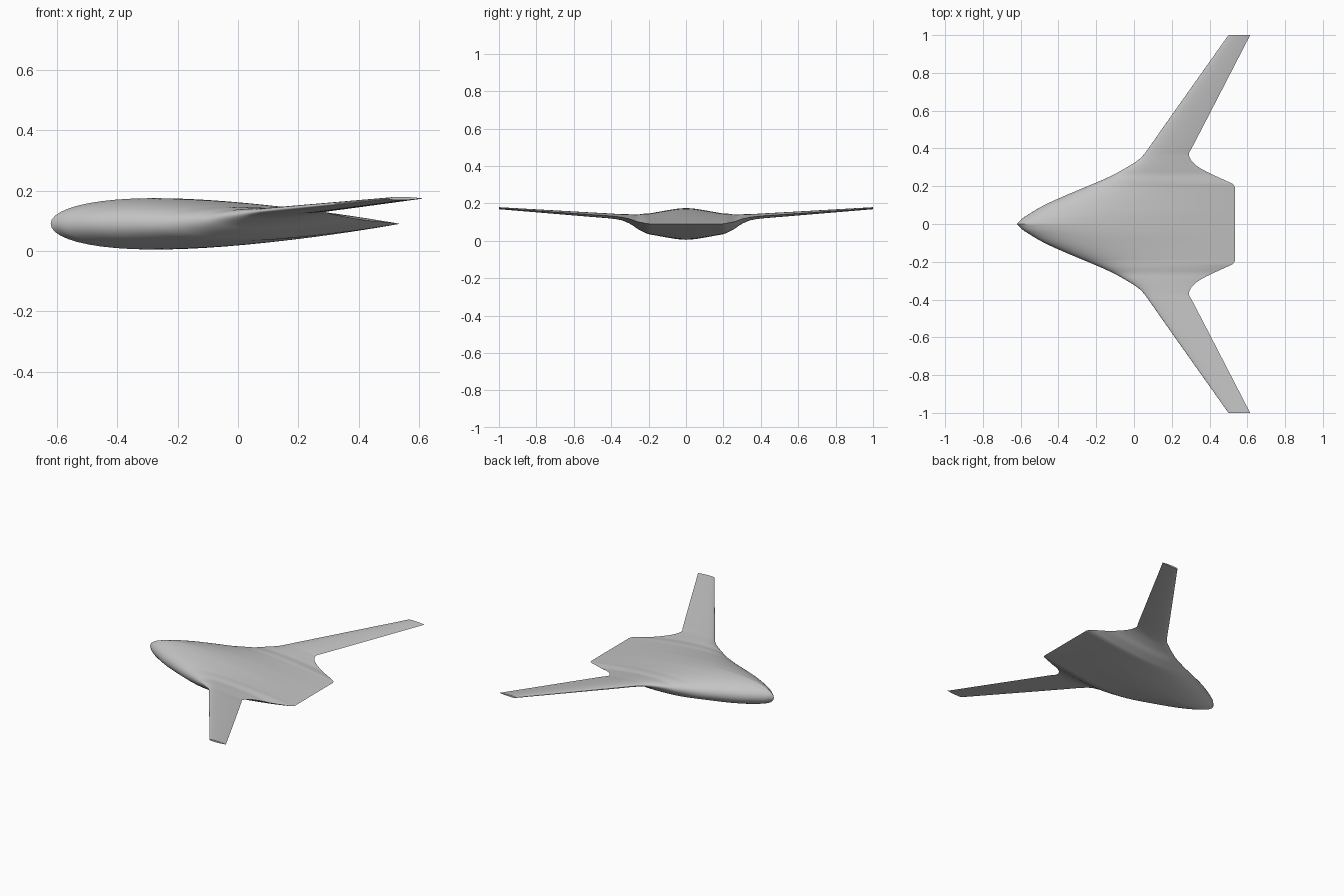
import bpy
import bmesh
import math

cube = bpy.data.objects.get("Cube")
if cube:
    bpy.data.objects.remove(cube)

# Half-span stations: span position, leading edge, trailing edge, height, half thickness
STATIONS = [
    (0, -.62, .535, .09, .085),
    (.03, -.59, .535, .09, .083),
    (.05, -.56, .535, .09, .081),
    (.1, -.475, .535, .09, .073),
    (.15, -.365, .535, .09, .064),
    (.19, -.27, .535, .09, .057),
    (.21, -.222, .525, .092, .0535),
    (.23, -.175, .485, .096, .048),
    (.26, -.11, .42, .102, .038),
    (.29, -.055, .36, .113, .028),
    (.32, -.005, .318, .121, .021),
    (.345, .03, .298, .126, .0165),
    (.37, .054, .29, .129, .0145),
    (.4, .076, .305, .132, .0135),
    (.5, .146, .357, .139, .012),
    (1, .5, .615, .174, .0055),
]
STEPS = 4
CHORD_POINTS = 28


def slopes(column):
    """Monotone slopes, so the blended outline does not overshoot."""
    secants = [(b[column] - a[column]) / (b[0] - a[0])
               for a, b in zip(STATIONS, STATIONS[1:])]
    inner = [2 * p * q / (p + q) if p * q > 0 else 0
             for p, q in zip(secants, secants[1:])]
    return [secants[0]] + inner + [secants[-1]]


SLOPES = [None] + [slopes(c) for c in range(1, 5)]


def blend(i, t, c):
    a, b = STATIONS[i], STATIONS[i + 1]
    h = b[0] - a[0]
    s = 1 - t
    return ((1 + 2 * t) * s * s * a[c] + t * s * s * h * SLOPES[c][i]
            + t * t * (3 - 2 * t) * b[c] - t * t * s * h * SLOPES[c][i + 1])


def thickness(u):
    """Symmetric airfoil with a maximum of one and a closed trailing edge."""
    return (.2969 * math.sqrt(u) - .126 * u - .3516 * u**2
            + .2843 * u**3 - .1036 * u**4) * 10


def section(y, le, te, mid, half):
    us = [(1 - math.cos(math.pi * k / CHORD_POINTS)) / 2
          for k in range(CHORD_POINTS + 1)]
    upper = [(u, 1) for u in reversed(us)]
    lower = [(u, -1) for u in us[1:-1]]
    return [(le + (te - le) * u, y, mid + side * half * max(0, thickness(u)))
            for u, side in upper + lower]


# Sample the half span, then reflect it for the other wing
half_span = []
for i in range(len(STATIONS) - 1):
    y0, y1 = STATIONS[i][0], STATIONS[i + 1][0]
    for k in range(STEPS):
        t = k / STEPS
        half_span.append((y0 + (y1 - y0) * t, *[blend(i, t, c) for c in range(1, 5)]))
half_span.append(STATIONS[-1])
span = [(-s[0], *s[1:]) for s in reversed(half_span[1:])] + half_span

# Loft the blended body and wings, closing both wing tips
bm = bmesh.new()
rings = [[bm.verts.new(p) for p in section(*s)] for s in span]
for a, b in zip(rings, rings[1:]):
    for j in range(len(a)):
        n = (j + 1) % len(a)
        bm.faces.new((a[j], a[n], b[n], b[j]))
bm.faces.new(rings[0])
bm.faces.new(rings[-1])
bmesh.ops.recalc_face_normals(bm, faces=bm.faces)
mesh = bpy.data.meshes.new("blended_wing_body")
bm.to_mesh(mesh)
bm.free()

aircraft = bpy.data.objects.new("blended_wing_body", mesh)
bpy.context.collection.objects.link(aircraft)

# Plain grey skin
grey = bpy.data.materials.new("light_grey")
grey.use_nodes = True
colour = (.55, .55, .55, 1)
grey.diffuse_color = colour
grey.node_tree.nodes["Principled BSDF"].inputs["Base Color"].default_value = colour
mesh.materials.append(grey)

# Smooth skin with a crisp trailing edge and tips
bpy.ops.object.select_all(action='DESELECT')
aircraft.select_set(True)
bpy.context.view_layer.objects.active = aircraft
bpy.ops.object.shade_smooth_by_angle(angle=math.radians(35))
